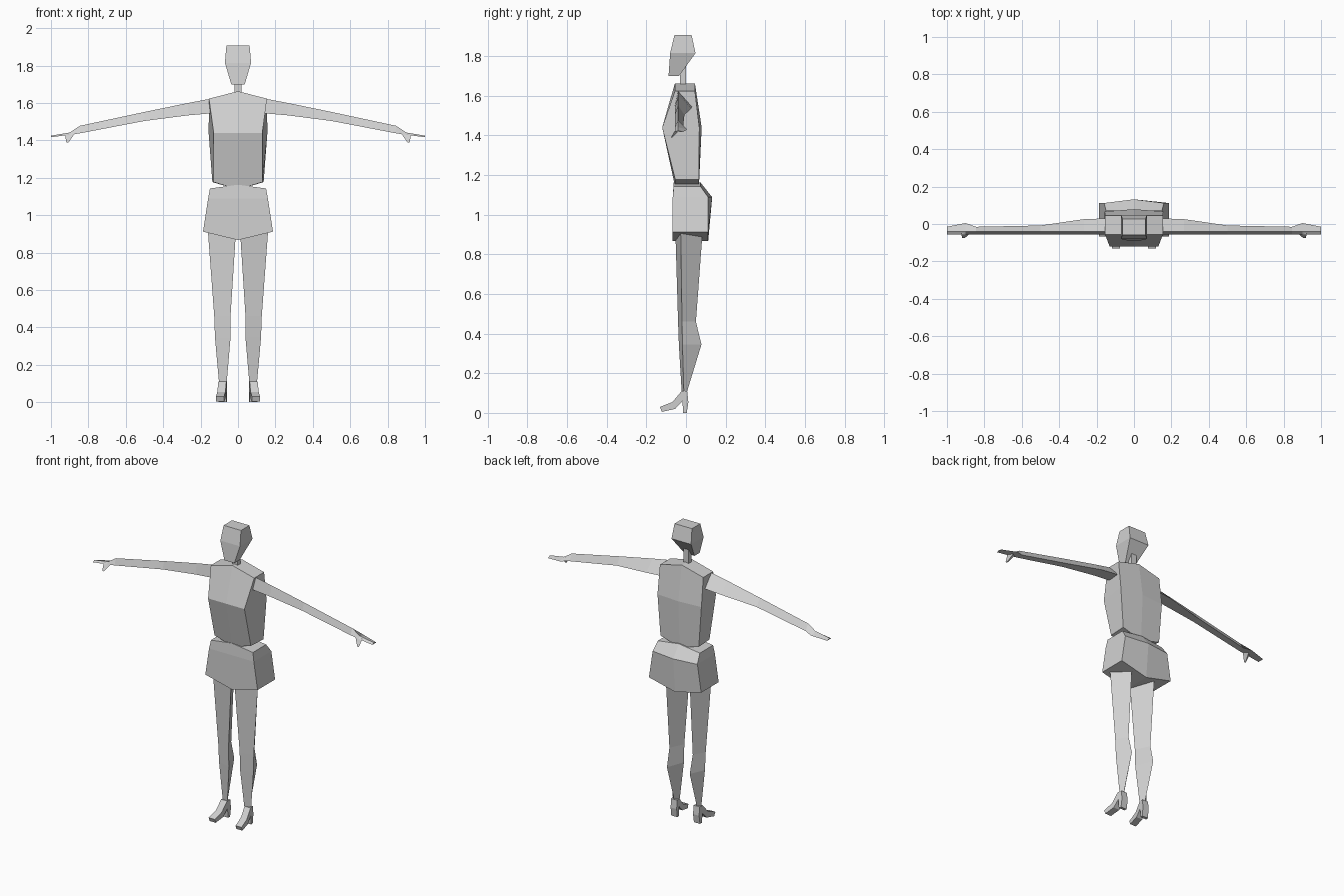
import bpy
import bmesh

default_cube = bpy.data.objects.get("Cube")
if default_cube:
    bpy.data.objects.remove(default_cube, do_unlink=True)


def make_material(name, value):
    material = bpy.data.materials.new(name)
    material.use_nodes = True
    colour = (value, value, value, 1)
    material.diffuse_color = colour
    shader = material.node_tree.nodes["Principled BSDF"]
    shader.inputs["Base Color"].default_value = colour
    return material


grey = make_material("plain_grey", .64)


def loft(name, rings, mirrored=False):
    """Skin a list of closed rings and close both ends."""
    bm = bmesh.new()
    loops = [[bm.verts.new(point) for point in ring] for ring in rings]
    count = len(loops[0])
    for lower, upper in zip(loops, loops[1:]):
        for i in range(count):
            j = (i + 1) % count
            bm.faces.new((lower[i], lower[j], upper[j], upper[i]))
    for end in (loops[0], loops[-1]):
        cap = bm.faces.new(end)
        if count == 6:
            # Fold the cap along the centre line of the body
            bmesh.utils.face_split(cap, end[1], end[4])
    bmesh.ops.recalc_face_normals(bm, faces=bm.faces)

    mesh = bpy.data.meshes.new(name)
    bm.to_mesh(mesh)
    bm.free()
    mesh.materials.append(grey)
    part = bpy.data.objects.new(name, mesh)
    bpy.context.scene.collection.objects.link(part)
    if mirrored:
        mirror = part.modifiers.new("mirror", 'MIRROR')
        mirror.use_mirror_merge = False


def box_ring(z, half, front, back):
    """Rectangle at one height."""
    return [(-half, front, z), (half, front, z), (half, back, z), (-half, back, z)]


def body_ring(z, front_half, back_half, front, back, rise=0, bulge=0):
    """Rectangle with centre points that rise along z and bulge out at the back."""
    return [
        (-front_half, front, z), (0, front, z + rise), (front_half, front, z),
        (back_half, back, z), (0, back + bulge, z + rise), (-back_half, back, z),
    ]


def leg_ring(z, inner, outer, front, back):
    """Triangle with a wide front face and a single edge at the back."""
    middle = (inner + outer) / 2
    return [(inner, front, z), (outer, front / 2, z), (middle, back, z)]


def arm_ring(x, top, bottom, back):
    """Triangle with a ridge on top, a back edge and a lower front edge."""
    return [(x, -.04, top), (x, back, bottom), (x, -.056, bottom)]


# Head and neck
loft("head", [
    box_ring(z=1.7, half=.036, front=-.088, back=-.035),
    box_ring(z=1.815, half=.07, front=-.08, back=.048),
    box_ring(z=1.907, half=.062, front=-.058, back=.028),
])
loft("neck", [box_ring(z, half=.018, front=-.03, back=0) for z in (1.63, 1.8)])

# Torso with a ridged shoulder line and a pointed hem
loft("torso", [
    body_ring(z=1.177, front_half=.13, back_half=.137, front=-.054, back=.065, rise=-.04),
    body_ring(z=1.44, front_half=.13, back_half=.157, front=-.12, back=.067, bulge=.012),
    body_ring(z=1.623, front_half=.155, back_half=.155, front=-.056, back=.045, rise=.04),
])

# Short flared skirt, pointed at the hem and raised at the waist
loft("skirt", [
    body_ring(z=.912, front_half=.187, back_half=.187, front=-.067, back=.112, rise=-.045),
    body_ring(z=1.088, front_half=.16, back_half=.16, front=-.067, back=.112, bulge=.02),
    body_ring(z=1.143, front_half=.15, back_half=.15, front=-.062, back=.073, rise=.02),
])

# Tapering legs with the calf bulging below the knee
loft("legs", [
    leg_ring(z=.93, inner=.01, outer=.162, front=-.054, back=.085),
    leg_ring(z=.46, inner=.04, outer=.127, front=-.04, back=.05),
    leg_ring(z=.345, inner=.04, outer=.123, front=-.036, back=.078),
    leg_ring(z=.11, inner=.06, outer=.102, front=-.022, back=.006),
], mirrored=True)

# High-heeled shoes: a side profile given width, toes turned outward
ankle = [(.006, .11), (-.022, .11)]
toe = [(-.068, .055), (-.132, .03), (-.122, .005), (-.055, .02)]
heel = [(-.018, .06), (-.014, 0), (.004, 0), (.012, .055)]
loft("shoes", [
    [(side - y / 9, y, z) for y, z in ankle + toe + heel] for side in (.06, .103)
], mirrored=True)

# Arms held out and drooping, flattening into the hands
loft("arms", [
    arm_ring(x=.14, top=1.624, bottom=1.545, back=.03),
    arm_ring(x=.267, top=1.6, bottom=1.534, back=.026),
    arm_ring(x=.5, top=1.552, bottom=1.504, back=-.008),
    arm_ring(x=.845, top=1.478, bottom=1.438, back=-.015),
    arm_ring(x=.9, top=1.442, bottom=1.43, back=.005),
    arm_ring(x=1, top=1.425, bottom=1.417, back=-.015),
], mirrored=True)


def thumb_ring(x, y, z, size):
    """Small triangle lying flat."""
    return [(x - size, y, z), (x + size, y, z), (x, y + size, z)]


# Thumbs pointing down and forward
loft("thumbs", [
    thumb_ring(x=.9, y=-.05, z=1.433, size=.025),
    thumb_ring(x=.912, y=-.076, z=1.39, size=.006),
], mirrored=True)
